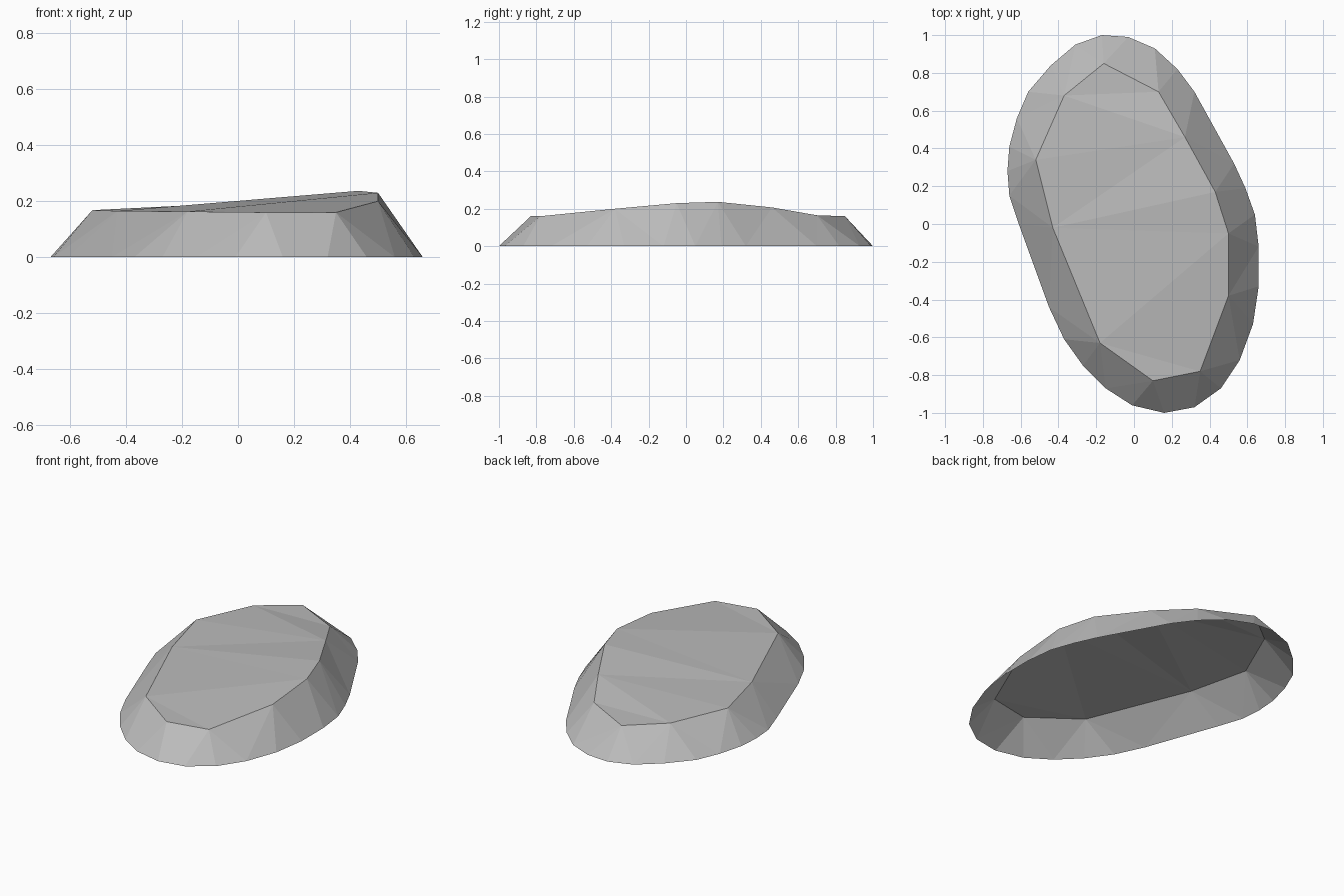
import bpy
import bmesh
from mathutils import Vector

# Remove the default cube
cube = bpy.data.objects.get("Cube")
if cube:
    bpy.data.objects.remove(cube, do_unlink=True)

# Stone material
stone = bpy.data.materials.new("stone grey")
stone.use_nodes = True
colour = (0.5, 0.5, 0.5, 1.0)
stone.diffuse_color = colour
stone.node_tree.nodes["Principled BSDF"].inputs["Base Color"].default_value = colour

# Ground outline (x, y), clockwise from the back
base_outline = [
    (-.17, 1), (-.03, .99), (.11, .93), (.23, .82), (.32, .7), (.53, .32), (.59, .19),
    (.64, .05), (.66, -.12), (.66, -.33), (.63, -.53), (.56, -.72), (.46, -.87), (.32, -.97),
    (.16, -1), (-.01, -.96), (-.15, -.87), (-.27, -.75), (-.37, -.61), (-.45, -.44), (-.61, 0),
    (-.66, .15), (-.67, .28), (-.66, .41), (-.62, .56), (-.56, .7), (-.44, .84), (-.31, .95)]

# Rim of the sloping top (x, y, z), split into right and left chains, back to front
rim_right = [(-.16, .85, .16), (.13, .7, .165), (.27, .46, .207), (.43, .17, .237),
             (.5, -.05, .23), (.5, -.38, .2), (.35, -.78, .16), (.1, -.83, .16)]
rim_left = [(-.37, .68, .166), (-.52, .34, .168), (-.43, -.02, .165), (-.18, -.63, .163)]


def stitch(bm, first, second):
    """Fill the strip between two vertex chains with triangles, taking the shorter diagonal."""
    i = j = 0
    while i < len(first) - 1 or j < len(second) - 1:
        if j == len(second) - 1:
            step_first = True
        elif i == len(first) - 1:
            step_first = False
        else:
            step_first = ((first[i + 1].co - second[j].co).length
                          < (first[i].co - second[j + 1].co).length)
        if step_first:
            corners = (first[i], first[i + 1], second[j])
            i += 1
        else:
            corners = (first[i], second[j + 1], second[j])
            j += 1
        if len(set(corners)) == len(corners):
            bm.faces.new(corners)


bm = bmesh.new()
base = [bm.verts.new(Vector((x, y, 0))) for x, y in base_outline]
right = [bm.verts.new(point) for point in rim_right]
left = [bm.verts.new(point) for point in rim_left]

# Sloping sides: closed strip from the ground up to the rim
rim = right + left[::-1]
stitch(bm, base + base[:1], rim + rim[:1])

# Faceted top: strip between the two rim chains
stitch(bm, right, right[:1] + left + right[-1:])

# Point all faces outward; the underside stays open
bm.normal_update()
for face in bm.faces:
    if face.normal.z < 0:
        face.normal_flip()

mesh = bpy.data.meshes.new("flat_rock")
bm.to_mesh(mesh)
bm.free()
mesh.materials.append(stone)
rock = bpy.data.objects.new("flat_rock", mesh)
bpy.context.collection.objects.link(rock)
